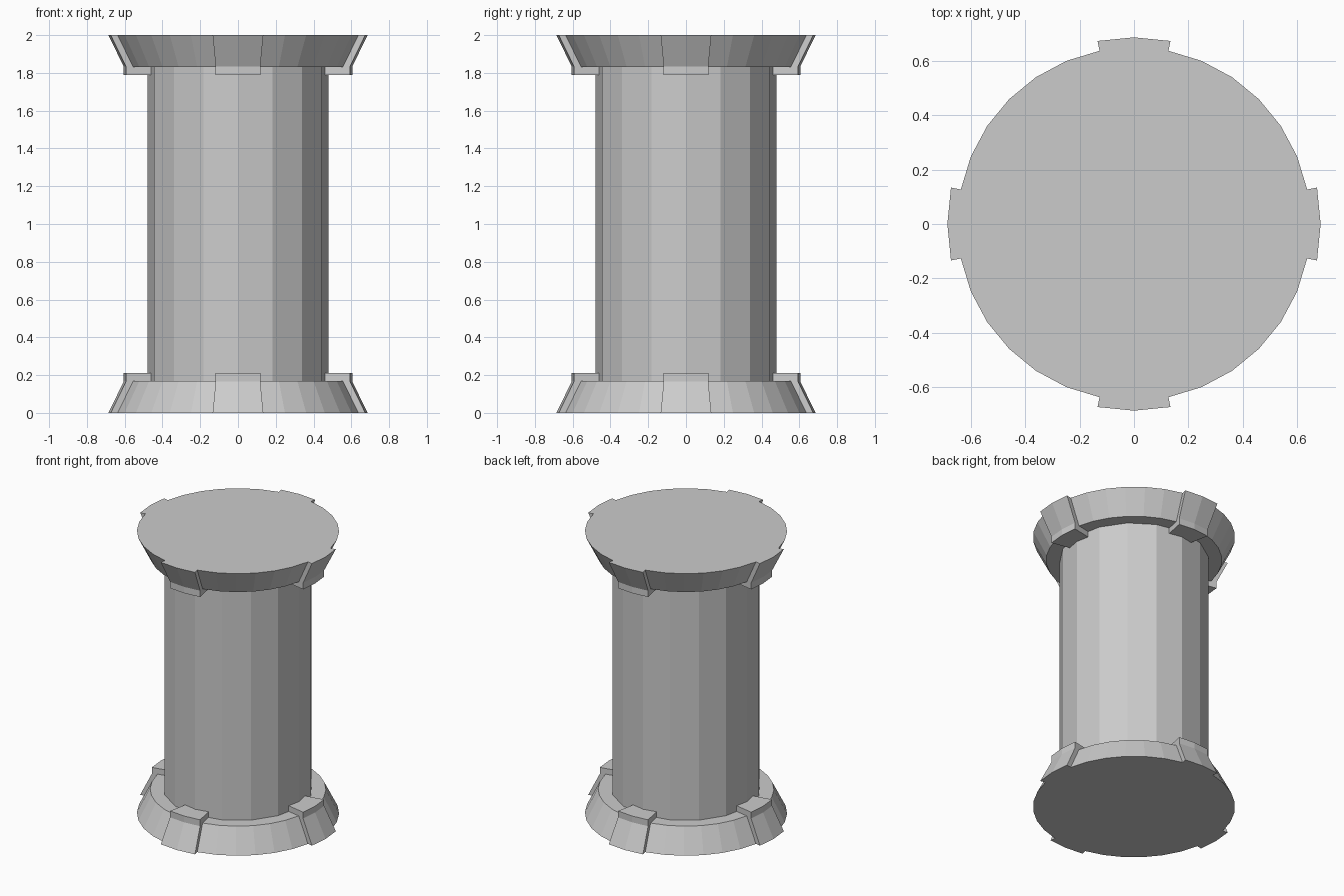
import bpy, bmesh
from math import cos, sin, pi

if "Cube" in bpy.data.objects:
    bpy.data.objects.remove(bpy.data.objects["Cube"])

H = 2.0
STEP = 2 * pi / 32


def finish(name, bm):
    bmesh.ops.recalc_face_normals(bm, faces=bm.faces)
    mesh = bpy.data.meshes.new(name)
    bm.to_mesh(mesh)
    bm.free()
    obj = bpy.data.objects.new(name, mesh)
    bpy.context.collection.objects.link(obj)
    return obj


def sweep(name, profile, angles, flip=False):
    """Turn an (r, z) profile through the angles; flip hangs it from the top."""
    bm = bmesh.new()
    full = len(angles) == round(2 * pi / (angles[1] - angles[0]))
    rings = [[bm.verts.new((r * cos(a), r * sin(a), H - z if flip else z))
              for r, z in profile] for a in angles]
    n = len(profile)
    pairs = list(zip(rings, rings[1:]))
    if full:
        # open profile closed by flat caps
        pairs.append((rings[-1], rings[0]))
        bm.faces.new([ring[0] for ring in rings])
        bm.faces.new([ring[-1] for ring in rings])
    else:
        # closed cross-section with end faces
        bm.faces.new(rings[0])
        bm.faces.new(rings[-1])
    for a, b in pairs:
        for i in range(n - 1 if full else n):
            j = (i + 1) % n
            bm.faces.new((a[i], b[i], b[j], a[j]))
    return finish(name, bm)


# Sixteen-sided shaft
sweep("shaft", [(0.48, 0.16), (0.48, H - 0.16)],
      [i * 2 * STEP for i in range(16)])

# Flared collars and their four clamps, at the base and the top
collar = [(0.65, 0), (0.565, 0.17)]
clamp = [(0.45, 0.17), (0.565, 0.17), (0.65, 0), (0.687, 0),
         (0.605, 0.165), (0.605, 0.21), (0.45, 0.21)]
for end, flip in (("base", False), ("top", True)):
    sweep(end + "_collar", collar, [i * STEP for i in range(32)], flip)
    for k in range(4):
        sweep(f"{end}_clamp_{k + 1}", clamp,
              [k * pi / 2 + i * STEP for i in (-1, 0, 1)], flip)
